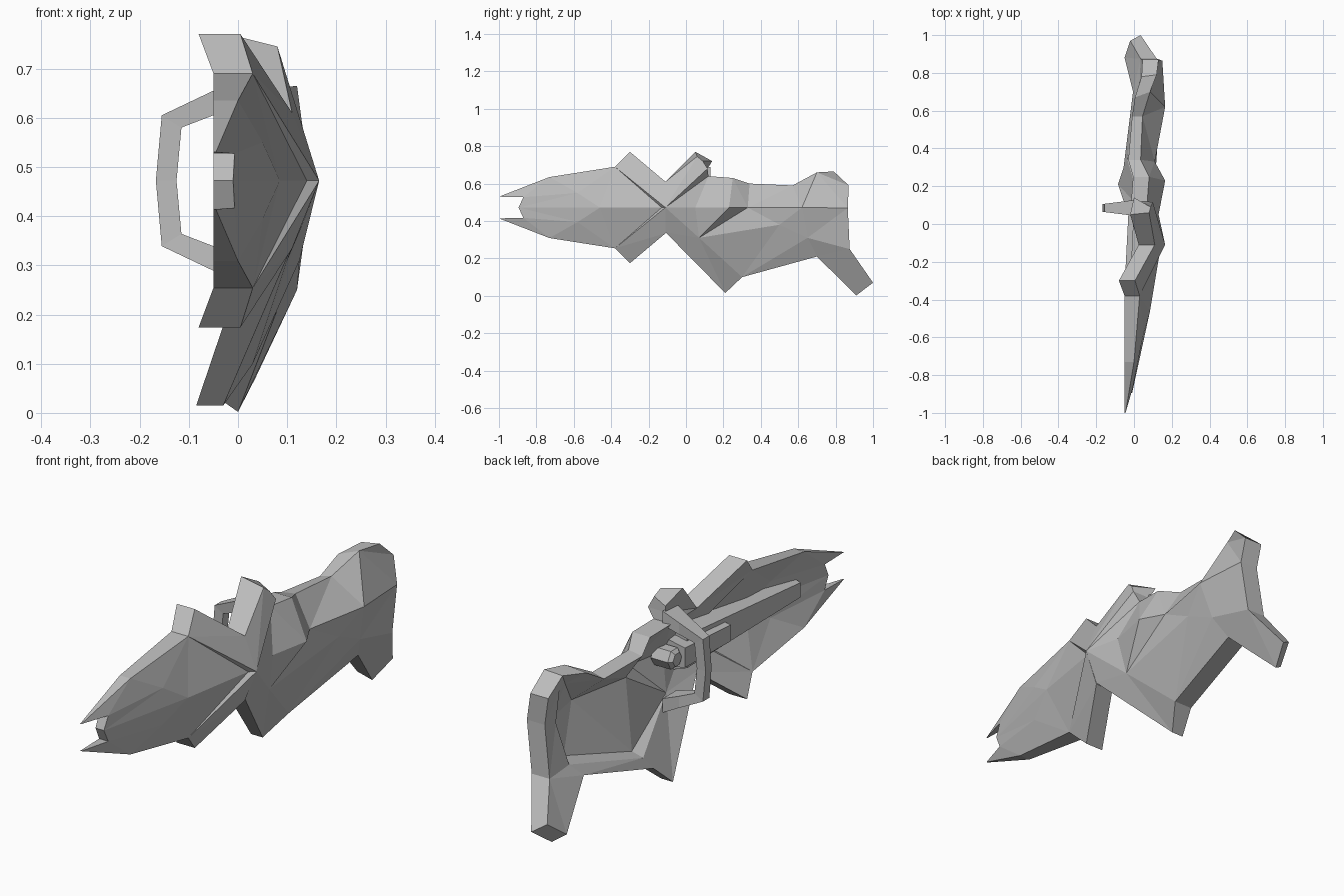
import bpy
import bmesh
from math import cos, sin, tau
from mathutils import Vector
from mathutils.geometry import delaunay_2d_cdt

cube = bpy.data.objects.get("Cube")
if cube:
    bpy.data.objects.remove(cube)

MID = 0.472  # height of the long centre line

grey = bpy.data.materials.new("plain_grey")
grey.use_nodes = True
colour = (0.5, 0.5, 0.5, 1)
grey.diffuse_color = colour
grey.node_tree.nodes["Principled BSDF"].inputs["Base Color"].default_value = colour


def finish(name, bm):
    bmesh.ops.recalc_face_normals(bm, faces=bm.faces[:])
    mesh = bpy.data.meshes.new(name)
    bm.to_mesh(mesh)
    bm.free()
    mesh.materials.append(grey)
    obj = bpy.data.objects.new(name, mesh)
    bpy.context.collection.objects.link(obj)
    return obj


def skin(bm, outline, inside, creases):
    """Triangulated sheet through (y, z, x) points; returns its border vertices."""
    points = outline + inside
    ring = list(range(len(outline)))
    flat = [Vector(p[:2]) for p in points]
    _, _, tris, origin, _, _ = delaunay_2d_cdt(flat, creases, [ring], 1, 1e-5)
    made = [bm.verts.new((x, y, z)) for y, z, x in points]
    for tri in tris:
        if all(origin[i] for i in tri):
            bm.faces.new([made[origin[i][0]] for i in tri])
    return [made[i] for i in ring]


def shell(name, outline, outer, inner, moved):
    """Outer and inner skins joined by walls; moved holds slanted inner corners."""
    lining = []
    for i, (y, z, x) in enumerate(outline):
        floor = -0.05 if abs(y) > 0.35 else -0.085
        lining.append(moved.get(i, (y, z, max(x - 0.085, floor))))
    bm = bmesh.new()
    a = skin(bm, outline, *outer)
    b = skin(bm, lining, *inner)
    for i in range(len(a)):
        bm.faces.new((a[i - 1], a[i], b[i], b[i - 1]))
    return finish(name, bm)


def loft(name, sections):
    """Join matching rings of points and cap both ends."""
    bm = bmesh.new()
    rings = [[bm.verts.new(p) for p in ring] for ring in sections]
    for r, s in zip(rings, rings[1:]):
        for i in range(len(r)):
            j = (i + 1) % len(r)
            bm.faces.new((r[i], r[j], s[j], s[i]))
    bm.faces.new(rings[0])
    bm.faces.new(rings[-1])
    return finish(name, bm)


def flip(p):
    return (p[0], 2 * MID - p[1], p[2])


def chain(*ids):
    return list(zip(ids, ids[1:]))


def sink(points, depth):
    return [(y, z, x - depth) for y, z, x in points]


# Forked front plate, mirrored about the centre line
upper = [(-0.87, 0.527, -0.007), (-1, 0.53, -0.045), (-0.73, 0.635, 0),
         (-0.38, 0.69, 0.03), (-0.3, 0.77, 0.005), (-0.11, 0.61, 0.11)]
notch = (-0.895, MID, -0.01)
apex = (-0.11, MID, 0.165)
outline = [notch] + upper + [apex] + [flip(p) for p in reversed(upper)]
bump = (-0.58, 0.55, 0.05)
inside = [(-0.46, MID, 0.085), bump, flip(bump), (-0.13, MID, 0.14)]
ridge, bump_up, bump_low, step = range(len(outline), len(outline) + 4)
folds = (chain(0, ridge, step, 7) + chain(bump_up, ridge, bump_low)
         + chain(7, 4, step, 10, 7) + chain(bump_up, 4, ridge, 10, bump_low)
         + [(3, bump_up), (11, bump_low)])
shell("front_plate", outline, (inside, folds), (sink(inside, 0.045), folds), {})

# Rear plate with two swept arms, a stock and a heel
rear = [apex, (-0.11, 0.61, 0.11), (0.06, 0.745, 0.08), (0.09, 0.72, 0.088),
        (0.115, 0.68, 0.1), (0.12, 0.64, 0.07), (0.25, 0.63, 0.08), (0.34, 0.6, 0.035),
        (0.57, 0.59, 0.045), (0.7, 0.66, 0.085), (0.79, 0.665, 0.12),
        (0.87, 0.59, 0.13), (0.865, 0.47, 0.15), (0.875, 0.25, 0.12),
        (1, 0.07, 0.035), (0.91, 0.002, 0), (0.7, 0.21, 0.08),
        (0.3, 0.1, 0.03), (0.21, 0.015, -0.03), (-0.11, 0.34, 0.11)]
# slanted inner corners: arm tip, top edge and heel
slanted = {2: (0.05, 0.77, -0.02), 3: (0.14, 0.72, 0), 7: (0.34, 0.59, -0.03),
           8: (0.57, 0.575, -0.01), 9: (0.67, 0.635, 0.005), 10: (0.78, 0.655, 0.04),
           14: (0.97, 0.105, -0.02), 15: (0.88, 0.037, -0.05)}
spine = [(0.33, MID, 0.11), (0.62, MID, 0.165), (0.07, 0.31, 0.1),
         (0.23, MID, 0.165), (0.05, MID, 0.13)]
valley, hump, elbow, crest, saddle, low, low_back, rim = range(len(rear), len(rear) + 8)
backbone = chain(0, saddle, crest, valley, hump) + chain(0, elbow, valley)
outer_folds = backbone + chain(elbow, low, low_back) + chain(0, 5, crest, 6, valley) + [
    (0, 2), (0, 4), (elbow, crest), (hump, 8), (hump, 9), (hump, 12)]
# the lining has a broad rim round a sunken panel
panel_rim = [(0.78, 0.59, 0.055), (0.79, 0.45, 0.065), (0.75, 0.265, 0.03), (0.34, 0.155, -0.035)]
panel_floor = [(0.72, 0.59, 0.07), (0.77, 0.45, 0.1), (0.73, 0.285, 0.07), (0.36, 0.18, 0.005)]
first = len(rear) + len(spine)
second = first + len(panel_rim)
inner_folds = (backbone + chain(*range(first, second), elbow)
               + chain(*range(second, second + len(panel_floor)), elbow)
               + [(hump, second), (hump, second + 1)])
shell("rear_plate", rear,
      (spine + [(0.5, 0.38, 0.13), (0.65, 0.31, 0.125)], outer_folds),
      (sink(spine, 0.055) + panel_rim + panel_floor, inner_folds), slanted)


# Long tapered rib and the shorter block over it
def bar_ring(y, half, x0, x1):
    return [(x0, y, MID - half * 0.7), (x0, y, MID + half * 0.7),
            (x1, y, MID + half), (x1, y, MID - half)]


loft("long_rib", [bar_ring(-0.72, 0.045, -0.04, 0), bar_ring(0, 0.1, -0.005, 0.08)])
loft("short_block", [bar_ring(-0.24, 0.05, -0.045, 0.06), bar_ring(0.05, 0.06, -0.03, 0.06)])

# Six-sided peg behind the grip
loft("grip_peg", [[(x, 0.08 + r * cos(tau * i / 6), MID + r * sin(tau * i / 6))
                   for i in range(6)] for x, r in ((0.08, 0.045), (0, 0.045), (-0.015, 0.03))])

# Bent grip: upper half stations are (outer x, outer z, inner x, inner z, half width)
half = [(0.02, 0.69, 0.02, 0.63, 0.045), (-0.05, 0.655, -0.05, 0.605, 0.035),
        (-0.155, 0.605, -0.115, 0.58, 0.022)]
middle = (-0.167, MID, -0.125, MID, 0.02)
lower = [(a, 2 * MID - b, c, 2 * MID - d, w) for a, b, c, d, w in reversed(half)]
loft("grip", [[(a, 0.085 - w, b), (a, 0.085 + w, b), (c, 0.085 + w, d), (c, 0.085 - w, d)]
              for a, b, c, d, w in half + [middle] + lower])
